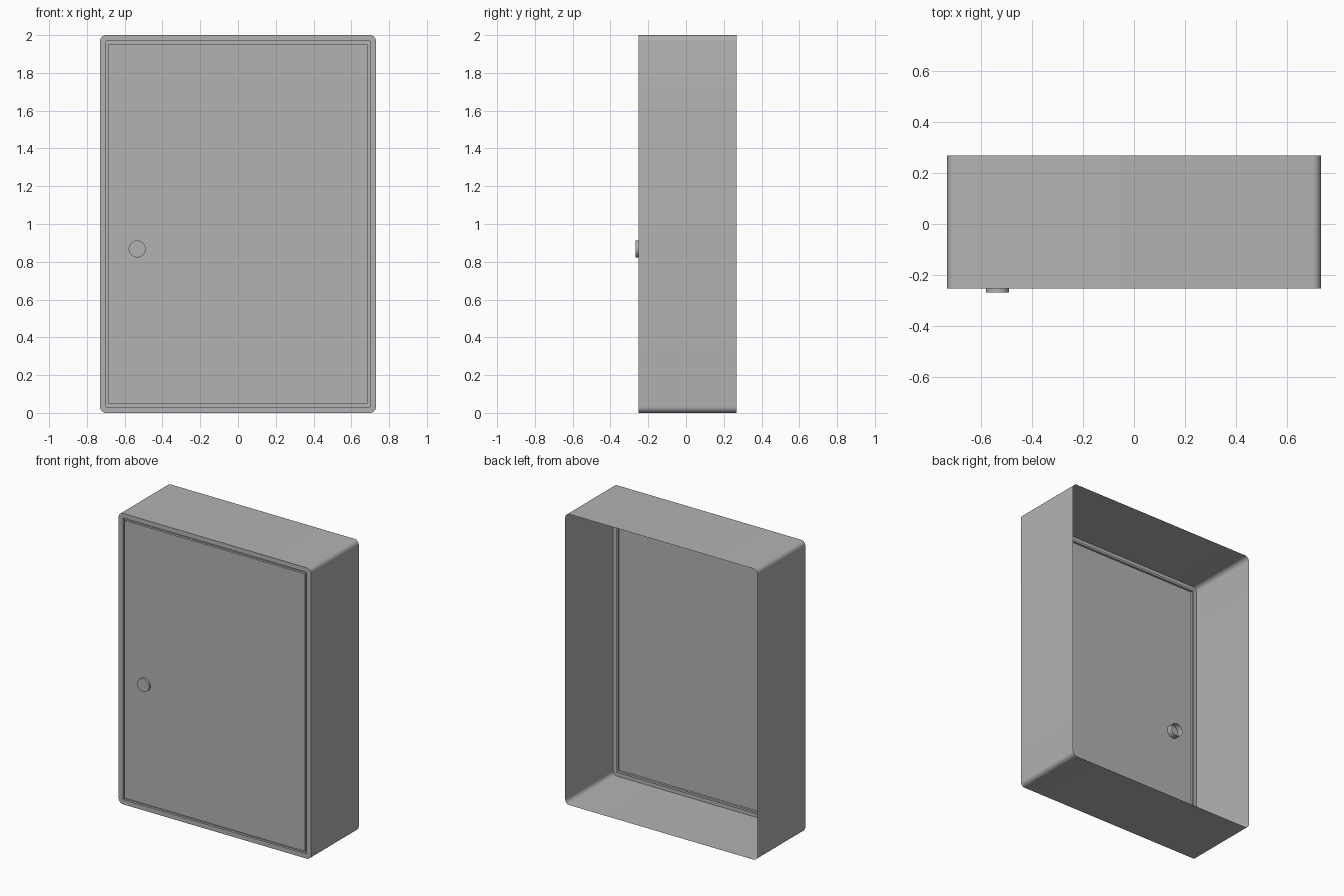
import bpy, bmesh, math

if "Cube" in bpy.data.objects:
    bpy.data.objects.remove(bpy.data.objects["Cube"])

W, H = 0.731, 2.0            # half width, height
FRONT, BACK = -0.252, 0.268
RADIUS, GROOVE = 0.032, 0.015
GAP_OUT, GAP_IN = 0.032, 0.046   # groove edges, measured in from the outside

grey = bpy.data.materials.new("dark_grey")
grey.diffuse_color = (0.45, 0.45, 0.45, 1)
grey.use_nodes = True
grey.node_tree.nodes["Principled BSDF"].inputs["Base Color"].default_value = grey.diffuse_color


def outline(inset, radius=0.0, steps=8):
    """Rectangle profile in x/z, with optional rounded corners."""
    x, z = W - inset - radius, H / 2 - inset - radius
    corners = [(x, z, 0), (-x, z, 90), (-x, -z, 180), (x, -z, 270)]
    if radius == 0:
        return [(cx, cz + H / 2) for cx, cz, _ in corners]
    pts = []
    for cx, cz, start in corners:
        for i in range(steps + 1):
            a = math.radians(start + 90 * i / steps)
            pts.append((cx + radius * math.cos(a), cz + H / 2 + radius * math.sin(a)))
    return pts


def ring(bm, pts, y):
    return [bm.verts.new((x, y, z)) for x, z in pts]


def band(bm, a, b):
    """Quad strip between two rings of equal size."""
    n = len(a)
    for i in range(n):
        j = (i + 1) % n
        bm.faces.new((a[i], b[i], b[j], a[j]))


def finish(bm, name):
    """Turn normals outward (front faces -y) and make the object."""
    bmesh.ops.recalc_face_normals(bm, faces=bm.faces)
    if sum(f.normal.y * f.calc_area() for f in bm.faces) > 0:
        bmesh.ops.reverse_faces(bm, faces=bm.faces)
    mesh = bpy.data.meshes.new(name)
    bm.to_mesh(mesh)
    bm.free()
    mesh.materials.append(grey)
    obj = bpy.data.objects.new(name, mesh)
    bpy.context.collection.objects.link(obj)
    bpy.ops.object.select_all(action='DESELECT')
    obj.select_set(True)
    bpy.context.view_layer.objects.active = obj
    bpy.ops.object.shade_smooth_by_angle(angle=math.radians(30))


# Cabinet: open-backed thin shell, front frame, groove and door panel
bm = bmesh.new()
round_pts = outline(0, RADIUS)
back = ring(bm, round_pts, BACK)
front = ring(bm, round_pts, FRONT)
band(bm, back, front)

gap_outer = ring(bm, outline(GAP_OUT), FRONT)
gap_outer_deep = ring(bm, outline(GAP_OUT), FRONT + GROOVE)
gap_inner_deep = ring(bm, outline(GAP_IN), FRONT + GROOVE)
door = ring(bm, outline(GAP_IN), FRONT)
band(bm, gap_outer, gap_outer_deep)
band(bm, gap_outer_deep, gap_inner_deep)
band(bm, gap_inner_deep, door)
bm.faces.new(door)

# Front frame: a fan at each rounded corner, joined by straight strips
per = len(front) // 4
for c in range(4):
    arc = front[c * per:(c + 1) * per]
    for i in range(per - 1):
        bm.faces.new((gap_outer[c], arc[i], arc[i + 1]))
    n = (c + 1) % 4
    bm.faces.new((gap_outer[c], arc[-1], front[n * per], gap_outer[n]))
finish(bm, "cabinet_shell_and_door")

# Knob: short round tube through the door, closed at the front
bm = bmesh.new()
circle = [(-0.534 + 0.045 * math.cos(2 * math.pi * i / 32),
           0.868 + 0.045 * math.sin(2 * math.pi * i / 32)) for i in range(32)]
inside = ring(bm, circle, -0.21)
face = ring(bm, circle, -0.268)
band(bm, inside, face)
bm.faces.new(face)
finish(bm, "door_knob")
